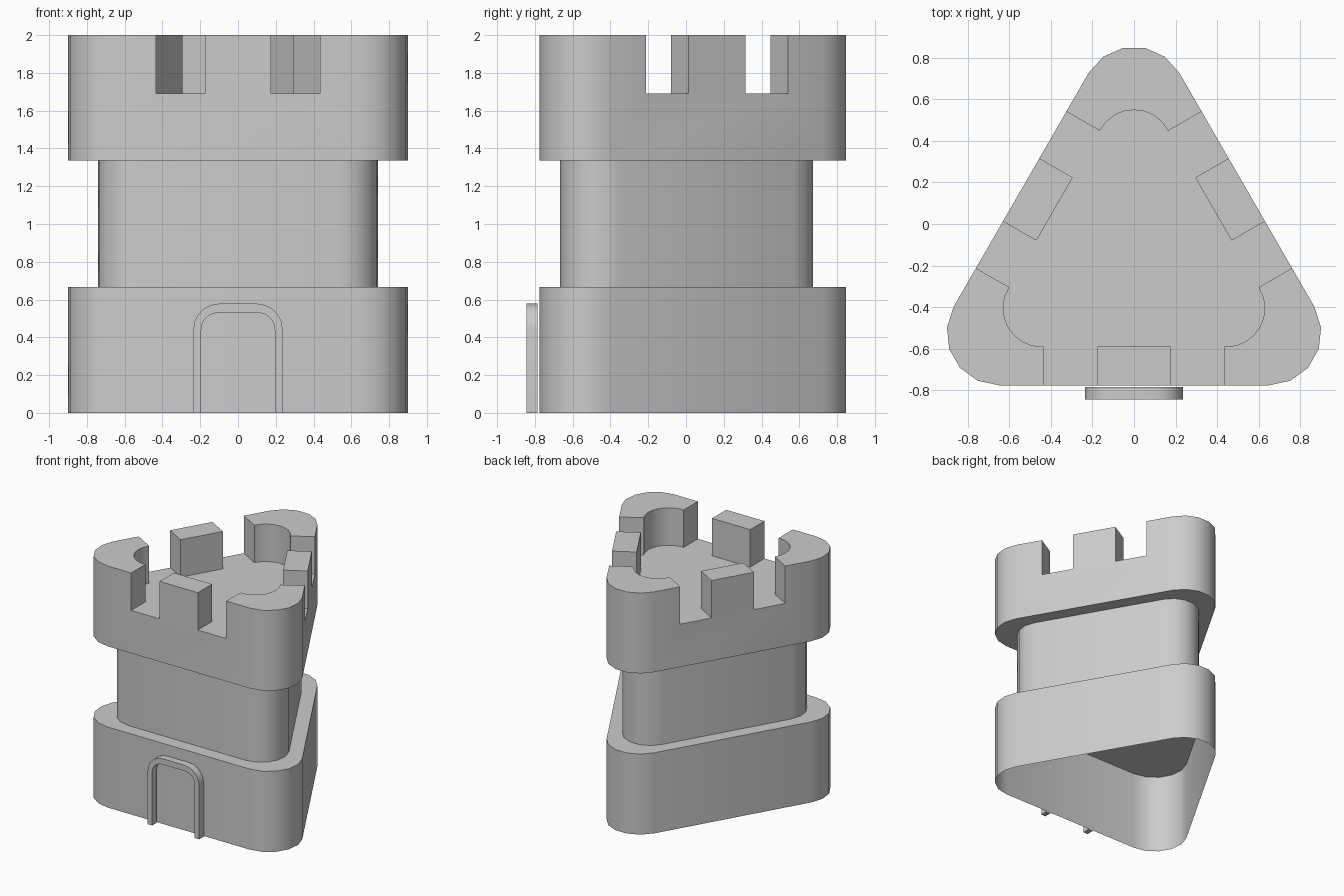
import bpy, bmesh
from math import radians, cos, sin
from mathutils import Matrix

if "Cube" in bpy.data.objects:
    bpy.data.objects.remove(bpy.data.objects["Cube"])

CY = -0.149  # y of the triangle's centre


def rounded_triangle(r, corner, n):
    """Counter-clockwise outline: r = distance from centre to sides."""
    pts = []
    d = 2 * (r - corner)
    for a in (-30, 90, 210):
        for i in range(n + 1):
            t = radians(a - 60 + 120 * i / n)
            pts.append((d * cos(radians(a)) + corner * cos(t),
                        CY + d * sin(radians(a)) + corner * sin(t)))
    return pts


def prism(name, pts, levels, bottom=True, top=True):
    """Stack the outline at each z level and bridge the rings."""
    bm = bmesh.new()
    rings = [[bm.verts.new((x, y, z)) for x, y in pts] for z in levels]
    n = len(pts)
    for a, b in zip(rings, rings[1:]):
        for i in range(n):
            j = (i + 1) % n
            bm.faces.new((a[i], a[j], b[j], b[i]))
    if bottom:
        bm.faces.new(rings[0][::-1])
    if top:
        bm.faces.new(rings[-1])
    return to_object(name, bm)


def to_object(name, bm):
    me = bpy.data.meshes.new(name)
    bm.to_mesh(me)
    bm.free()
    ob = bpy.data.objects.new(name, me)
    bpy.context.collection.objects.link(ob)
    return ob


def activate(ob):
    bpy.ops.object.select_all(action='DESELECT')
    ob.select_set(True)
    bpy.context.view_layer.objects.active = ob


def smooth(ob):
    activate(ob)
    bpy.ops.object.shade_smooth_by_angle(angle=radians(30))


def cut(ob, cutter):
    cutter.hide_render = True
    mod = ob.modifiers.new("cut", 'BOOLEAN')
    mod.operation = 'DIFFERENCE'
    mod.solver = 'EXACT'
    mod.object = cutter
    activate(ob)
    bpy.ops.object.modifier_apply(modifier=mod.name)
    bpy.data.objects.remove(cutter)


outer = rounded_triangle(0.627, 0.252, 5)

# Base: thin shell open underneath
base = prism("base", outer, (0, 0.667), bottom=False)
smooth(base)

# Narrow middle section
middle = prism("tower_middle", rounded_triangle(0.517, 0.208, 5),
               (0.667, 1.0, 1.335), bottom=False, top=False)
smooth(middle)

# Crown with a sunken floor
crown = prism("crown", outer, (1.335, 2.0))
cut(crown, prism("floor_cutter", rounded_triangle(0.4415, 0.185, 8), (1.69, 2.2)))

# Two gaps in the parapet on each of the three sides
bm = bmesh.new()
for k in range(3):
    spin = (Matrix.Translation((0, CY, 0)) @ Matrix.Rotation(radians(120 * k), 4, 'Z')
            @ Matrix.Translation((0, -CY, 0)))
    for side in (-1, 1):
        place = (Matrix.Translation((side * 0.305, -0.71, 1.945))
                 @ Matrix.Diagonal((0.26, 0.34, 0.51, 1)))
        bmesh.ops.create_cube(bm, size=1, matrix=spin @ place)
cut(crown, to_object("gap_cutter", bm))
smooth(crown)


# Door frame: rounded arch band standing just off the front wall
def arch(w, h, r, n=5):
    half = [(w, 0)] + [(w - r + r * cos(radians(90 * i / n)),
                        h - r + r * sin(radians(90 * i / n))) for i in range(n + 1)]
    return half + [(-x, z) for x, z in reversed(half)]


bm = bmesh.new()
loops = [[bm.verts.new((x, y, z)) for x, z in arch(*size)]
         for size, y in (((0.236, 0.578, 0.135), -0.845), ((0.236, 0.578, 0.135), -0.785),
                         ((0.195, 0.53, 0.09), -0.785), ((0.195, 0.53, 0.09), -0.845))]
for k in range(4):
    a, b = loops[k], loops[(k + 1) % 4]
    for i in range(len(a) - 1):
        bm.faces.new((a[i], a[i + 1], b[i + 1], b[i]))
bm.faces.new([lp[0] for lp in loops])
bm.faces.new([lp[-1] for lp in loops])
bmesh.ops.recalc_face_normals(bm, faces=bm.faces)
smooth(to_object("door_frame", bm))
